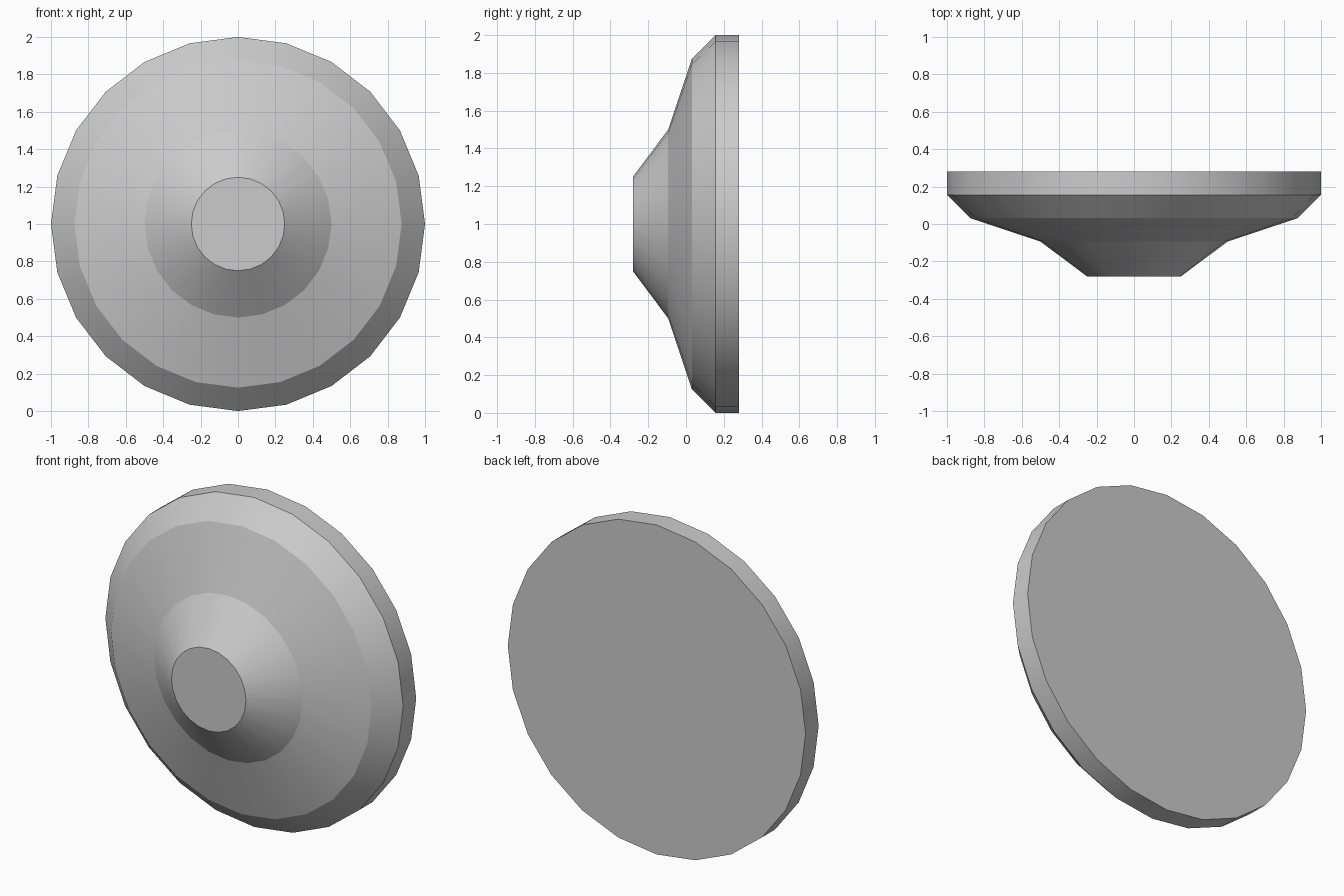
import bpy, bmesh
from math import sin, cos, pi

if "Cube" in bpy.data.objects:
    bpy.data.objects.remove(bpy.data.objects["Cube"])

SIDES = 24
# (radius, y) rings from the front hub to the back rim
PROFILE = [(0.25, -0.281), (0.5, -0.094), (0.875, 0.031), (1.0, 0.156), (1.0, 0.281)]

grey = bpy.data.materials.new("grey")
grey.diffuse_color = (0.6, 0.6, 0.6, 1)
grey.use_nodes = True
grey.node_tree.nodes["Principled BSDF"].inputs["Base Color"].default_value = grey.diffuse_color

# Stepped disc: rings of vertices around the y axis
bm = bmesh.new()
rings = []
for r, y in PROFILE:
    rings.append([bm.verts.new((r * sin(2 * pi * i / SIDES), y, 1 + r * cos(2 * pi * i / SIDES)))
                  for i in range(SIDES)])

# Conical bands, smooth around the axis
for a, b in zip(rings, rings[1:]):
    for i in range(SIDES):
        j = (i + 1) % SIDES
        bm.faces.new((a[i], a[j], b[j], b[i])).smooth = True

# Flat hub face and flat back
bm.faces.new(rings[0])
bm.faces.new(rings[-1])
bmesh.ops.recalc_face_normals(bm, faces=bm.faces)

# Crisp edges between bands
for ring in rings:
    for i in range(SIDES):
        bm.edges.get((ring[i], ring[(i + 1) % SIDES])).smooth = False

mesh = bpy.data.meshes.new("stepped_disc")
bm.to_mesh(mesh)
bm.free()
mesh.materials.append(grey)
disc = bpy.data.objects.new("stepped_disc", mesh)
bpy.context.collection.objects.link(disc)
